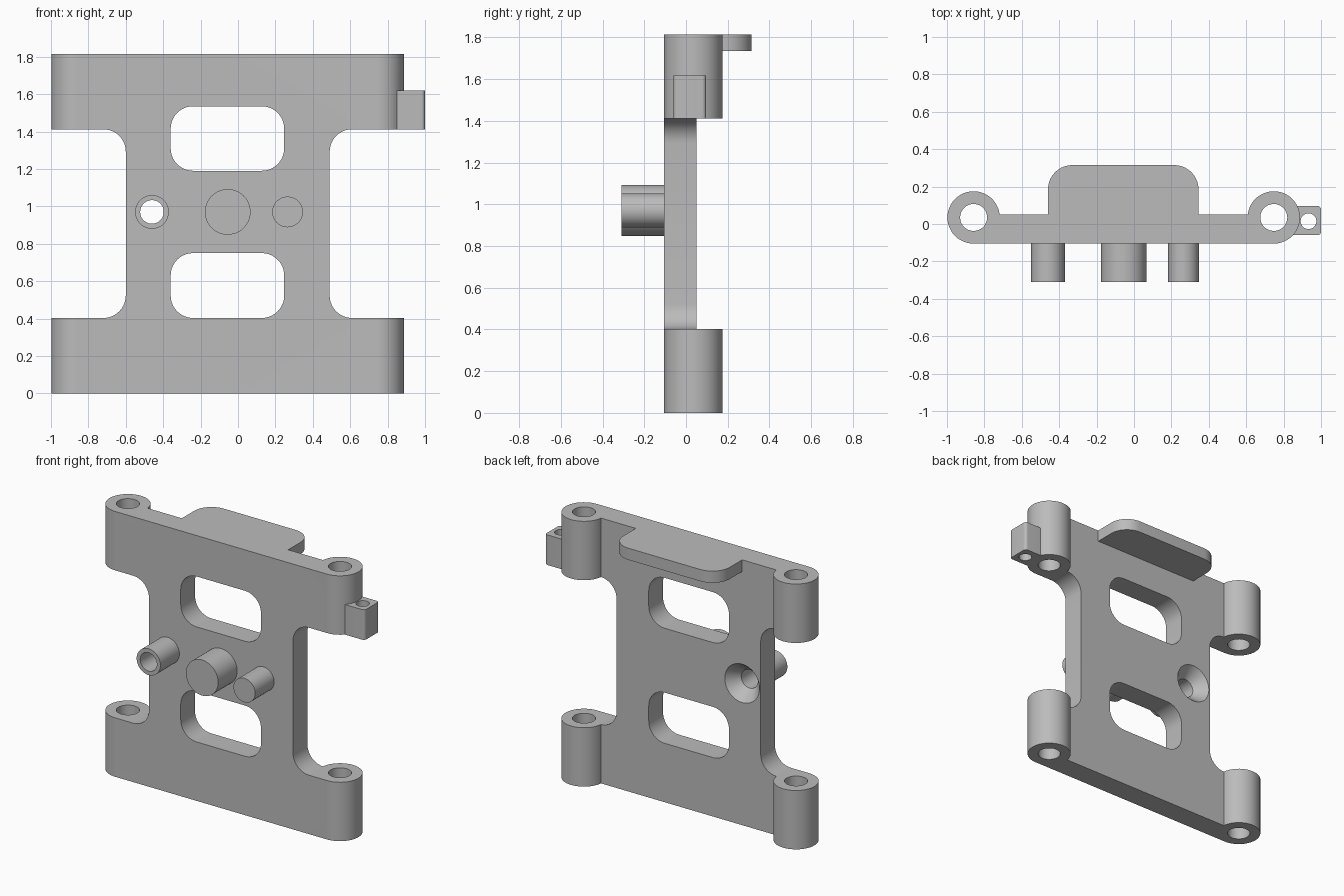
import bpy
import bmesh
import math
from mathutils import Vector, Matrix

if "Cube" in bpy.data.objects:
    bpy.data.objects.remove(bpy.data.objects["Cube"], do_unlink=True)

grey = bpy.data.materials.new("plain grey")
grey.use_nodes = True
colour = (0.5, 0.5, 0.5, 1)
grey.diffuse_color = colour
grey.node_tree.nodes["Principled BSDF"].inputs["Base Color"].default_value = colour

MID_X = -0.055          # symmetry line of the plate
FRONT, BACK = -0.105, 0.05
HEIGHT, ARM = 1.815, 0.403
PIN_Z = 0.97
BARREL_Y, BARREL_R = 0.035, 0.14


def make_object(name, bm):
    bmesh.ops.recalc_face_normals(bm, faces=bm.faces)
    mesh = bpy.data.meshes.new(name)
    bm.to_mesh(mesh)
    bm.free()
    mesh.materials.append(grey)
    ob = bpy.data.objects.new(name, mesh)
    bpy.context.collection.objects.link(ob)
    return ob


def rounded(corners, steps=10):
    """Outline from (u, v, radius) corners, each radius turned into an arc."""
    pts = []
    for i, (u, v, r) in enumerate(corners):
        p = Vector((u, v))
        if not r:
            pts.append(p)
            continue
        a = (Vector(corners[i - 1][:2]) - p).normalized() * r
        b = (Vector(corners[(i + 1) % len(corners)][:2]) - p).normalized() * r
        for k in range(steps + 1):
            t = k / steps * math.pi / 2
            pts.append(p + a * (1 - math.sin(t)) + b * (1 - math.cos(t)))
    return pts


def prism(name, outline, start, end, axis):
    """Extrude an outline: axis Z uses (x, y) points, axis Y uses (x, z)."""
    place = (lambda p, h: (p.x, p.y, h)) if axis == "Z" else (lambda p, h: (p.x, h, p.y))
    bm = bmesh.new()
    low = [bm.verts.new(place(p, start)) for p in outline]
    high = [bm.verts.new(place(p, end)) for p in outline]
    bm.faces.new(low)
    bm.faces.new(high)
    n = len(low)
    for i in range(n):
        j = (i + 1) % n
        bm.faces.new((low[i], low[j], high[j], high[i]))
    return make_object(name, bm)


def cylinder(name, u, v, r, start, end, axis, r_end=None):
    """Cylinder or cone running along Z or Y."""
    bm = bmesh.new()
    bmesh.ops.create_cone(bm, cap_ends=True, segments=48, radius1=r,
                          radius2=r if r_end is None else r_end, depth=end - start)
    mid = (start + end) / 2
    if axis == "Z":
        move = Matrix.Translation((u, v, mid))
    else:
        move = Matrix.Translation((u, mid, v)) @ Matrix.Rotation(-math.pi / 2, 4, "X")
    bmesh.ops.transform(bm, matrix=move, verts=bm.verts)
    return make_object(name, bm)


def combine(target, other, operation):
    mod = target.modifiers.new(operation.lower(), "BOOLEAN")
    mod.object, mod.operation, mod.solver = other, operation, "EXACT"
    bpy.context.view_layer.update()
    graph = bpy.context.evaluated_depsgraph_get()
    mesh = bpy.data.meshes.new_from_object(target.evaluated_get(graph))
    target.modifiers.clear()
    target.data = mesh
    bpy.data.objects.remove(other, do_unlink=True)


# Plate with a waisted outline
arm_x, waist = 0.8025, 0.545
right_side = [(arm_x, 0, 0), (arm_x, ARM, 0), (waist, ARM, 0.12),
              (waist, HEIGHT - ARM, 0.12), (arm_x, HEIGHT - ARM, 0), (arm_x, HEIGHT, 0)]
left_side = [(-x, z, r) for x, z, r in reversed(right_side)]
outline = [(MID_X + x, z, r) for x, z, r in right_side + left_side]
bracket = prism("bracket", rounded(outline), FRONT, BACK, "Y")

# Four hinge barrels on the arm ends
for side in (-1, 1):
    for base in (0, HEIGHT - ARM):
        barrel = cylinder("barrel", MID_X + side * arm_x, BARREL_Y, BARREL_R,
                          base, base + ARM, "Z")
        combine(bracket, barrel, "UNION")

# Rear shelf along the top edge
shelf = [(-0.46, 0, 0), (0.345, 0, 0), (0.345, 0.315, 0.13), (-0.46, 0.315, 0.13)]
combine(bracket, prism("shelf", rounded(shelf), 1.735, HEIGHT, "Z"), "UNION")

# Side lug
lug = [(0.84, -0.06, 0), (1.0, -0.06, 0.02), (1.0, 0.097, 0.02), (0.84, 0.097, 0)]
combine(bracket, prism("lug", rounded(lug), HEIGHT - ARM, 1.618, "Z"), "UNION")

# Front pins
for x, r in ((-0.46, 0.09), (MID_X, 0.122), (0.265, 0.082)):
    combine(bracket, cylinder("pin", x, PIN_Z, r, -0.31, -0.08, "Y"), "UNION")

# Two rounded windows
for low, high in ((0.403, 0.75), (1.19, 1.535)):
    window = [(-0.36, low, 0.12), (0.247, low, 0.12), (0.247, high, 0.12), (-0.36, high, 0.12)]
    combine(bracket, prism("window_cutter", rounded(window), -0.3, 0.25, "Y"), "DIFFERENCE")

# Bores through barrels, lug and the hollow pin, with a rear countersink
for side in (-1, 1):
    bore = cylinder("bore_cutter", MID_X + side * arm_x, BARREL_Y, 0.072, -0.1, 2, "Z")
    combine(bracket, bore, "DIFFERENCE")
combine(bracket, cylinder("lug_cutter", 0.933, 0.015, 0.042, 1.3, 1.7, "Z"), "DIFFERENCE")
combine(bracket, cylinder("pin_cutter", -0.46, PIN_Z, 0.063, -0.5, 0.3, "Y"), "DIFFERENCE")
sink = cylinder("sink_cutter", -0.46, PIN_Z, 0.063, -0.03, BACK + 0.01, "Y", 0.14)
combine(bracket, sink, "DIFFERENCE")

# Smooth curved walls, crisp edges
bpy.ops.object.select_all(action="DESELECT")
bracket.select_set(True)
bpy.context.view_layer.objects.active = bracket
bpy.ops.object.shade_smooth_by_angle(angle=math.radians(30))
